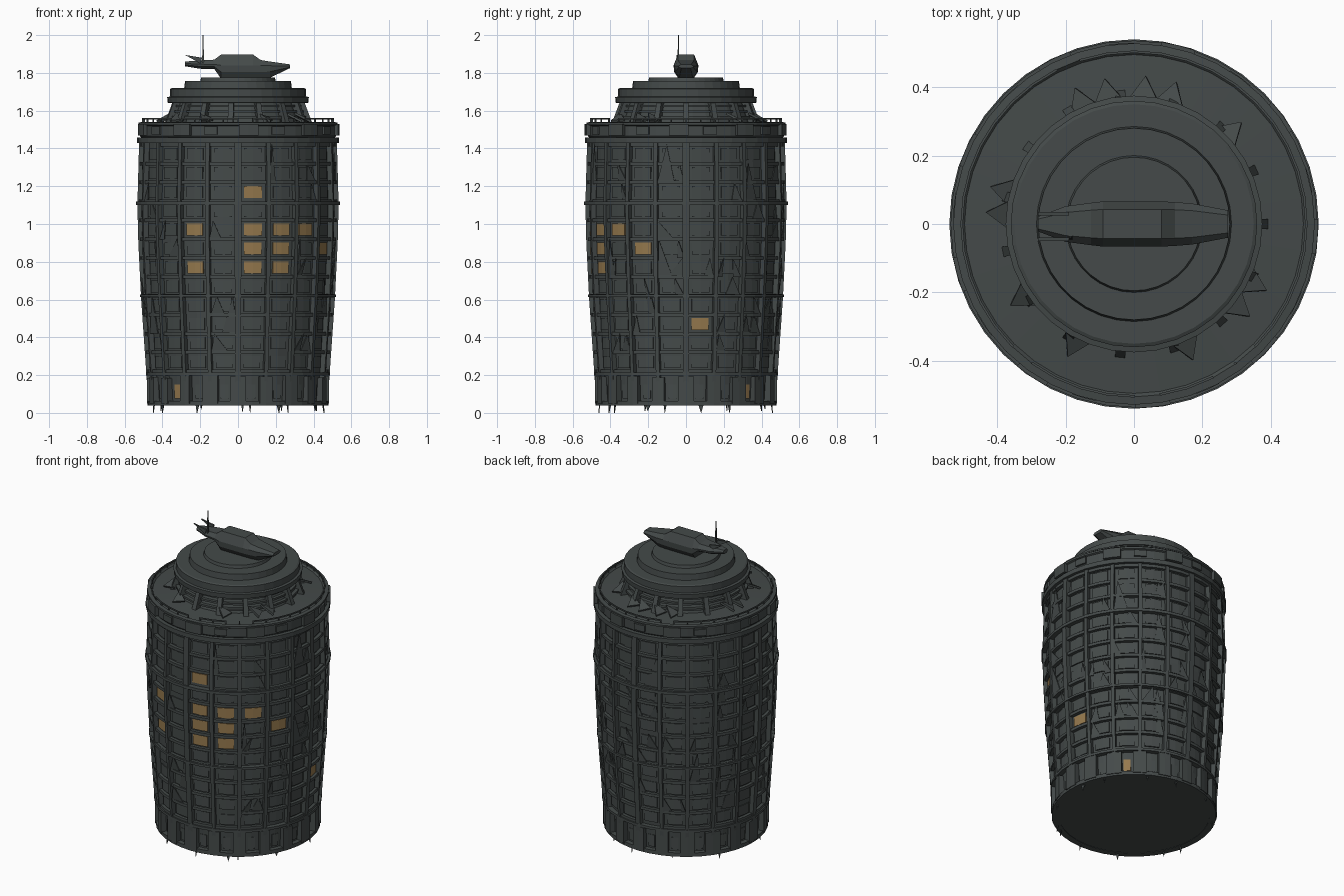
import bpy, bmesh, math, random
from mathutils import Vector

if "Cube" in bpy.data.objects:
    bpy.data.objects.remove(bpy.data.objects["Cube"])

random.seed(7)


def material(name, rgb):
    m = bpy.data.materials.new(name)
    m.diffuse_color = (*rgb, 1)
    m.use_nodes = True
    m.node_tree.nodes["Principled BSDF"].inputs["Base Color"].default_value = m.diffuse_color
    return m


STONE = material("dark slate", (0.058, 0.068, 0.067))
LIT = material("lit window amber", (0.30, 0.19, 0.075))


def finish(bm, name, mat):
    bmesh.ops.recalc_face_normals(bm, faces=bm.faces)
    me = bpy.data.meshes.new(name)
    bm.to_mesh(me)
    bm.free()
    me.materials.append(mat)
    ob = bpy.data.objects.new(name, me)
    bpy.context.collection.objects.link(ob)
    return ob


def pol(deg, r, z):
    """Angle 0 is the front (-y), positive towards +x."""
    a = math.radians(deg)
    return Vector((r * math.sin(a), -r * math.cos(a), z))


def loft(bm, rings, closed=False):
    """Skin a list of equal-length point loops, capping both ends."""
    vs = [[bm.verts.new(p) for p in ring] for ring in rings]
    n = len(vs[0])
    pairs = list(zip(vs, vs[1:])) + ([(vs[-1], vs[0])] if closed else [])
    for a, b in pairs:
        for i in range(n):
            j = (i + 1) % n
            bm.faces.new((a[i], a[j], b[j], b[i]))
    if not closed:
        bm.faces.new(vs[0])
        bm.faces.new(vs[-1][::-1])


def block(bm, t0, t1, r0, r1, z0, z1, segs=2):
    """Curved box between two angles."""
    loft(bm, [[pol(t, r0, z0), pol(t, r1, z0), pol(t, r1, z1), pol(t, r0, z1)]
              for t in (t0 + (t1 - t0) * i / segs for i in range(segs + 1))])


def ring(bm, r0, r1, z0, z1, sides=40):
    loft(bm, [[pol(t, r0, z0), pol(t, r1, z0), pol(t, r1, z1), pol(t, r0, z1)]
              for t in (360 * i / sides for i in range(sides))], closed=True)


def lathe(name, prof, sides=40):
    bm = bmesh.new()
    loft(bm, [[pol(360 * i / sides, r, z) for i in range(sides)] for r, z in prof])
    return finish(bm, name, STONE)


def shard(bm, pts, thick=0.005):
    """Thin triangular plate of broken cladding."""
    a, b, c = pts
    n = (b - a).cross(c - a)
    n = n.normalized() * thick
    loft(bm, [pts, [p + n for p in pts]])


PROFILE = [(0.04, .475), (0.2, .485), (0.6, .513), (0.9, .528), (1.1, .533), (1.43, .524)]


def R(z):
    for (z0, r0), (z1, r1) in zip(PROFILE, PROFILE[1:]):
        if z <= z1:
            return r0 + (r1 - r0) * (z - z0) / (z1 - z0)
    return PROFILE[-1][1]


DEPTH = 0.027
STEP = 18
FLOORS = [0.22 + 0.1 * k for k in range(13)]

# Inner wall of the tower, closed at the bottom and under the deck
lathe("tower_wall", [(r - DEPTH, z) for z, r in PROFILE])

# Vertical mullions following the barrel shape
bm = bmesh.new()
for k in range(20):
    h = 1.9 if k % 5 == 0 else 1.2
    t = k * STEP
    loft(bm, [[pol(t - h, R(z) - DEPTH - .01, z), pol(t - h, R(z), z),
               pol(t + h, R(z), z), pol(t + h, R(z) - DEPTH - .01, z)] for z, _ in PROFILE])
finish(bm, "mullions", STONE)

# Floor beams, a few of them missing
bm = bmesh.new()
for z in FLOORS:
    for k in range(20):
        if random.random() > 0.08:
            r = R(z) - 0.007
            block(bm, k * STEP, k * STEP + STEP, r - DEPTH, r, z - .009, z + .009)
finish(bm, "floor_beams", STONE)

# Hoops around the body
bm = bmesh.new()
for z, out, h in [(0.05, .003, .012), (0.205, .002, .008), (0.62, .004, .007),
                  (1.11, .007, .009), (1.443, .012, .014)]:
    ring(bm, R(z) - DEPTH - .01, R(z) + out, z - h, z + h)
finish(bm, "hoops", STONE)

# Window panes: lit ones are keyed by column and floor row
lit = {(0, 5), (0, 6), (0, 7), (0, 9), (1, 5), (1, 6), (1, 7), (2, 7), (3, 6),
       (18, 5), (18, 7), (5, 2)}
panes = {False: bmesh.new(), True: bmesh.new()}
for k in range(20):
    for row in range(12):
        z = 0.27 + 0.1 * row
        r = R(z) - DEPTH
        c = k * STEP + 9
        block(panes[(k, row) in lit], c - 5.4, c + 5.4, r - .003, r + .006, z - .032, z + .032)
finish(panes[False], "dark_windows", STONE)

# Ground-floor doors, two of them lit
doors = bmesh.new()
for k in range(20):
    t = k * STEP + 9
    b = panes[True] if k in (7, 17) else doors
    block(b, t - 2.6, t + 2.6, .44, .457, .075, .15)
finish(panes[True], "lit_windows", LIT)
finish(doors, "doors", STONE)

# Ground-floor piers
bm = bmesh.new()
for k in range(20):
    t = k * STEP
    w = random.uniform(3.5, 5.5)
    block(bm, t - w, t + w, .44, .483, .05, random.uniform(.18, .205))
finish(bm, "base_piers", STONE)

# Broken cladding lodged in the grid
bm = bmesh.new()
for i in range(110):
    k, row = random.randrange(20), random.randrange(1, 11)
    if any(((k + 0) % 20, row + d) in lit for d in (-1, 0, 1)):
        continue
    z0 = FLOORS[row]
    z1 = z0 + random.choice((.1, .1, .2))
    t0, t1 = k * STEP + 1, k * STEP + 17
    if random.random() < .5:
        t0, t1 = t1, t0
    tm = t0 + (t1 - t0) * random.uniform(.2, .7)
    shard(bm, [pol(t0, R(z0) - .012, z0), pol(tm, R(z0) - .02, z0),
               pol(t0 + (t1 - t0) * random.uniform(0, .5), R(z1) - .010, min(z1, 1.42))])
finish(bm, "broken_cladding", STONE)

# Spikes hanging under the base
bm = bmesh.new()
for t in (-76, -62, -28, 3, 28, 35, 64, 100, 118, 150, 172, 205, 240):
    z = random.choice((0, 0.01, 0.02)) if t != 3 else 0
    w = random.uniform(.5, 2)
    shard(bm, [pol(t - w, .46, .045), pol(t + w, .46, .045), pol(t, .465, z)])
finish(bm, "hanging_spikes", STONE)

# Parapet band with blocks, deck and broken railing
lathe("parapet", [(.49, 1.42), (.51, 1.455), (.518, 1.465), (.518, 1.52),
                  (.528, 1.525), (.528, 1.537), (.505, 1.54), (.495, 1.53), (.36, 1.54)])
bm = bmesh.new()
for k in range(9):
    t = 6 + 40 * k
    block(bm, t - 5.5, t + 5.5, .5, .538, 1.468, 1.53)
    block(bm, t + 14, t + 22, .5, .529, 1.475, 1.515)
finish(bm, "parapet_blocks", STONE)
bm = bmesh.new()
for k in range(40):
    t = 9 * k
    block(bm, t - .4, t + .4, .5, .507, 1.53, 1.56, 1)
    if random.random() < .7:
        block(bm, t, t + 9, .5, .507, 1.552, 1.56, 1)
finish(bm, "deck_railing", STONE)

# Upper drum, roof tiers
lathe("upper_drum", [(.355, 1.53), (.315, 1.645)], 30)
lathe("roof_tiers", [(.31, 1.64), (.372, 1.642), (.375, 1.672), (.36, 1.675), (.36, 1.715),
                     (.35, 1.72), (.285, 1.72), (.28, 1.757), (.2, 1.757), (.195, 1.775)], 36)
bm = bmesh.new()
for k in range(15):
    t = 24 * k + 18
    loft(bm, [[pol(t - w, a, z), pol(t - w, b, z), pol(t + w, b, z), pol(t + w, a, z)]
              for z, a, b, w in ((1.53, .34, .395, 2.2), (1.65, .30, .35, 2.2))])
for z, r in ((1.565, .362), (1.595, .349), (1.625, .339)):
    ring(bm, r - .03, r, z - .006, z + .006, 30)
finish(bm, "drum_ribs", STONE)

# Rubble leaning on the deck
bm = bmesh.new()
for t in (160, 172, 188, 200, 252, 262, 130, 60, 48, 300, 330, 20):
    shard(bm, [pol(t - 4, .36, 1.58), pol(t + 3, .43, 1.538),
               pol(t + 9, .37, 1.545)], .012)
finish(bm, "deck_rubble", STONE)

# Boat-shaped vessel on the roof, lofted from octagonal sections
bm = bmesh.new()
sections = [(-.28, .022, 1.835, 1.85, 1.86), (-.2, .052, 1.822, 1.846, 1.866),
            (-.125, .062, 1.82, 1.845, 1.87), (-.09, .066, 1.77, 1.84, 1.897),
            (.08, .066, 1.77, 1.84, 1.897), (.12, .064, 1.77, 1.84, 1.868),
            (.17, .06, 1.775, 1.838, 1.86), (.275, .04, 1.825, 1.835, 1.845)]
loft(bm, [[(x, sy * w * f, z) for sy, f, z in (
    (-1, .6, b), (1, .6, b), (1, .95, (b + m) / 2), (1, 1, m),
    (1, .65, t), (-1, .65, t), (-1, 1, m), (-1, .95, (b + m) / 2))]
    for x, w, b, m, t in sections])
finish(bm, "vessel_hull", STONE)

# Mast and stern fins
bm = bmesh.new()
loft(bm, [[(-.185 + s * a, -.04 + s * b, z) for a, b in ((-1, -1), (1, -1), (1, 1), (-1, 1))]
          for z, s in ((1.84, .005), (1.91, .004), (2.0, .002))])
for y in (-.04, .035):
    shard(bm, [Vector((-.28, y, 1.895)), Vector((-.2, y, 1.85)), Vector((-.19, y, 1.88))], .01)
finish(bm, "mast_and_fins", STONE)
